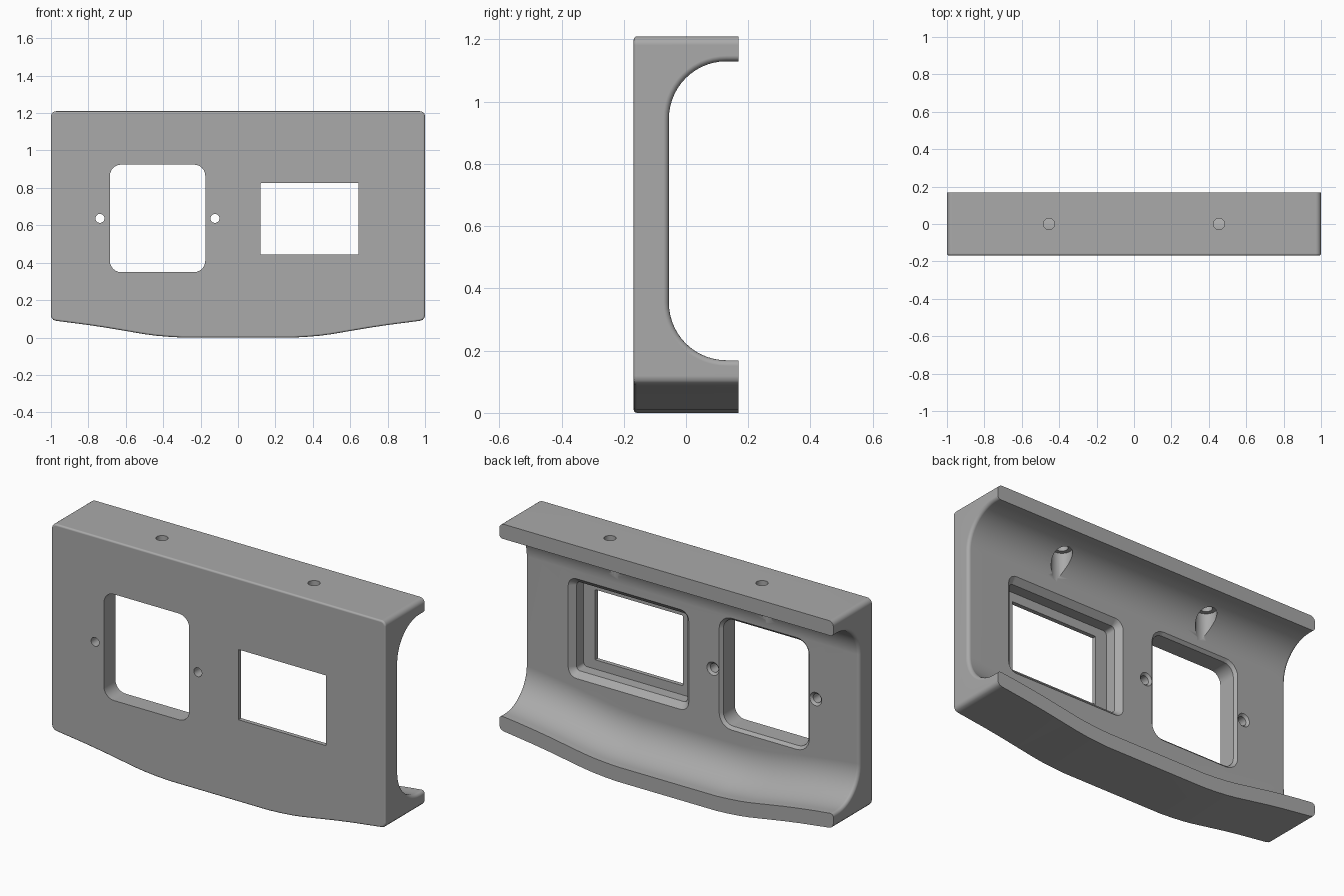
import bpy, bmesh, math
from mathutils import Vector

if "Cube" in bpy.data.objects:
    bpy.data.objects.remove(bpy.data.objects["Cube"])

FRONT, BACK, TOP, WALL = -0.168, 0.168, 1.21, -0.055
LIP, COVE, EDGE = 0.08, 0.185, 0.018   # lip thickness, cove radius, end rounding

# Half of the sagging lower edge, as (x, z)
SAG = [(0, 0), (0.3, 0.0), (0.37, 0.004), (0.44, 0.01), (0.5, 0.018), (0.6, 0.035),
       (0.7, 0.052), (0.8, 0.067), (0.9, 0.08), (0.97, 0.089)]


def sag(x):
    x = abs(x)
    for (x0, z0), (x1, z1) in zip(SAG, SAG[1:]):
        if x <= x1:
            return z0 + (z1 - z0) * (x - x0) / (x1 - x0)
    return SAG[-1][1]


def arc(cx, cy, r, start, end, steps):
    angles = [math.radians(start + (end - start) * i / steps) for i in range(steps + 1)]
    return [(cx + r * math.cos(a), cy + r * math.sin(a)) for a in angles]


def loft(name, rings, bevel_front=False):
    """Skin equal-length rings of points into a closed solid."""
    bm = bmesh.new()
    loops = [[bm.verts.new(p) for p in ring] for ring in rings]
    n = len(loops[0])
    for a, b in zip(loops, loops[1:]):
        for i in range(n):
            j = (i + 1) % n
            bm.faces.new((a[i], a[j], b[j], b[i]))
    front = bm.faces.new(loops[0])
    bm.faces.new(loops[-1])
    bmesh.ops.recalc_face_normals(bm, faces=bm.faces)
    if bevel_front:
        bmesh.ops.bevel(bm, geom=list(front.edges), offset=0.01, segments=3,
                        profile=0.5, affect='EDGES')
    mesh = bpy.data.meshes.new(name)
    bm.to_mesh(mesh)
    bm.free()
    obj = bpy.data.objects.new(name, mesh)
    bpy.context.collection.objects.link(obj)
    return obj


def rounded_rect(cx, cz, w, h, r, y):
    pts = []
    for sx, sz, start in ((1, 1, 0), (-1, 1, 90), (-1, -1, 180), (1, -1, 270)):
        pts += arc(cx + sx * (w / 2 - r), cz + sz * (h / 2 - r), r, start, start + 90, 6)
    return [Vector((x, y, z)) for x, z in pts]


def circle(cx, cy, r):
    return arc(cx, cy, r, 0, 360 - 360 / 32, 31)


# Solid panel block with rounded corners and a softened front rim
half = SAG[1:] + [(0.987, 0.094), (0.996, 0.104), (1.0, 0.119)]
half += arc(0.972, TOP - 0.028, 0.028, 0, 90, 6)
outline = half + [(-x, z) for x, z in reversed(half)]
panel = loft("panel_housing",
             [[Vector((x, y, z)) for x, z in outline] for y in (FRONT, BACK)], True)


# Channel through the back, its lower cove following the sagging edge
def channel_ring(x):
    t = min(max(abs(x) - (1 - EDGE), 0), EDGE)
    grow = EDGE - math.sqrt(EDGE ** 2 - t ** 2)
    cy = WALL + COVE
    low = sag(x) + LIP + COVE
    high = TOP - LIP - COVE
    r = COVE + grow
    pts = [(0.4, low - r)] + arc(cy, low, r, 270, 180, 14)
    pts += arc(cy, high, r, 180, 90, 14) + [(0.4, high + r)]
    return [Vector((x, y, z)) for y, z in pts]


side = [x for x, z in SAG[1:-1]]
side += [1 - EDGE + EDGE * math.sin(math.radians(a)) for a in range(0, 91, 18)] + [1.1]
stations = [-x for x in reversed(side)] + side
cutters = [loft("channel_cutter", [channel_ring(x) for x in stations])]

# Rounded square opening, chamfered at the back
cutters.append(loft("square_opening_cutter", [
    rounded_rect(-0.43, 0.637, 0.51 + g, 0.575 + g, 0.06 + g / 2, y)
    for g, y in ((0, -0.3), (0, WALL - 0.015), (0.03, WALL), (0.03, 0.0))]))

# Display window with a deep chamfered recess behind it
cutters.append(loft("display_window_cutter", [
    rounded_rect(0.383, 0.635, w, h, r, y) for w, h, r, y in (
        (0.525, 0.38, 0.003, -0.3), (0.525, 0.38, 0.003, -0.145),
        (0.662, 0.48, 0.02, -0.145), (0.662, 0.48, 0.02, WALL - 0.03),
        (0.722, 0.54, 0.05, WALL), (0.722, 0.54, 0.05, 0.0))]))

# Screw holes beside the square opening, countersunk at the back
for x in (-0.738, -0.123):
    cutters.append(loft("screw_hole_cutter", [
        [Vector((px, y, pz)) for px, pz in circle(x, 0.637, r)]
        for r, y in ((0.024, -0.3), (0.024, WALL - 0.012), (0.036, WALL), (0.036, 0.0))]))

# Vertical mounting holes with a wider bore underneath
for x in (-0.455, 0.455):
    cutters.append(loft("mount_hole_cutter", [
        [Vector((px, py, z)) for px, py in circle(x, 0, r)]
        for r, z in ((0.052, 0.9), (0.052, 1.13), (0.03, 1.13), (0.03, 1.3))]))

# Cut everything out of the panel
bpy.ops.object.select_all(action='DESELECT')
bpy.context.view_layer.objects.active = panel
panel.select_set(True)
for cutter in cutters:
    cutter.hide_render = True
    mod = panel.modifiers.new("cut", 'BOOLEAN')
    mod.operation = 'DIFFERENCE'
    mod.solver = 'EXACT'
    mod.object = cutter
    bpy.ops.object.modifier_apply(modifier=mod.name)
    bpy.data.objects.remove(cutter)

# Plain grey finish and smooth curved surfaces
grey = bpy.data.materials.new("plain_grey")
grey.use_nodes = True
colour = (0.4, 0.4, 0.4, 1)
grey.diffuse_color = colour
grey.node_tree.nodes["Principled BSDF"].inputs["Base Color"].default_value = colour
panel.data.materials.clear()
panel.data.materials.append(grey)
bpy.ops.object.shade_smooth_by_angle(angle=math.radians(32))
normals = panel.modifiers.new("flat_face_normals", 'WEIGHTED_NORMAL')
normals.keep_sharp = True
